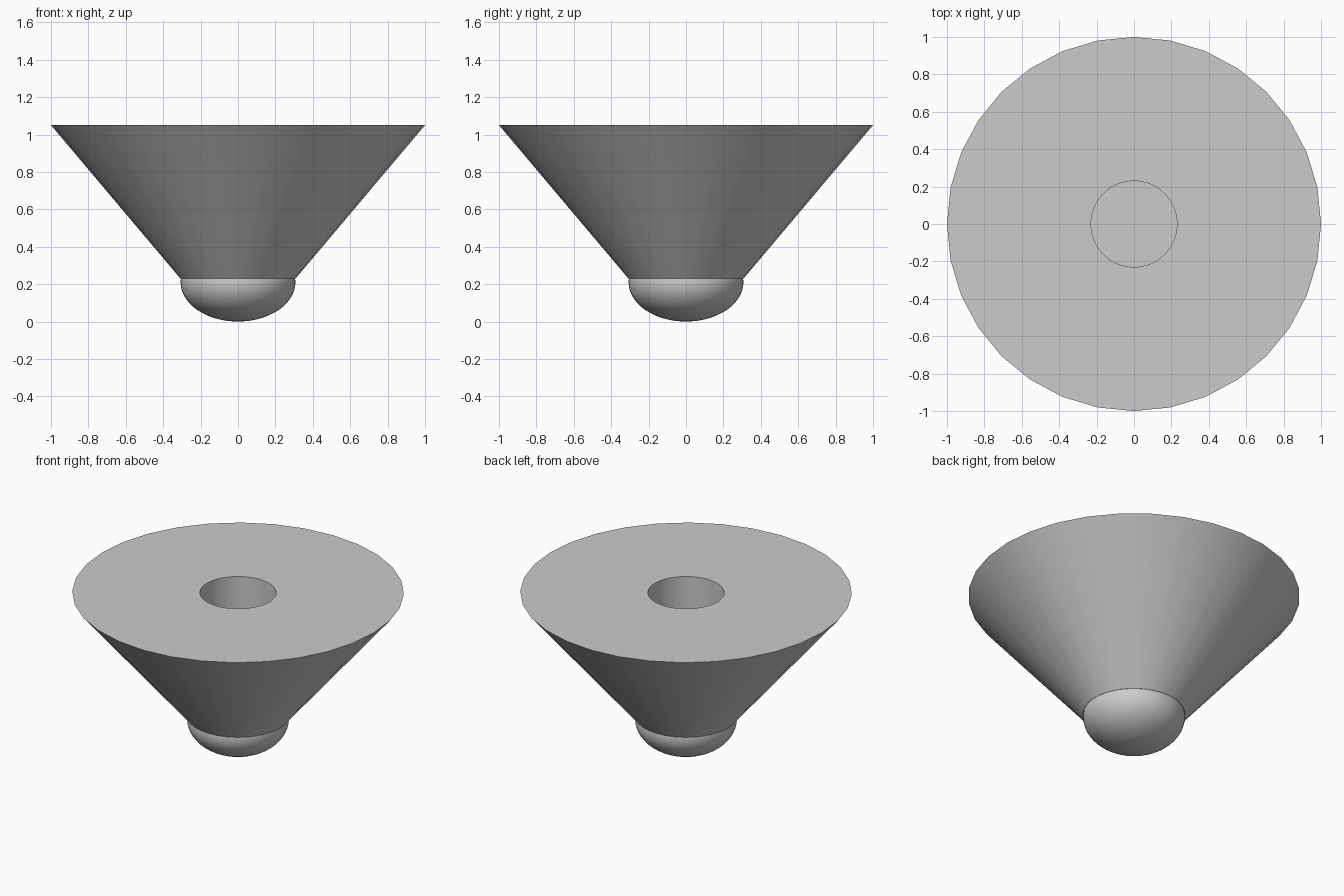
import bpy, bmesh
from math import cos, sin, pi, radians

cube = bpy.data.objects.get("Cube")
if cube:
    bpy.data.objects.remove(cube, do_unlink=True)

grey = bpy.data.materials.new("mid grey")
grey.use_nodes = True
color = (0.6, 0.6, 0.6, 1)
grey.diffuse_color = color
grey.node_tree.nodes["Principled BSDF"].inputs["Base Color"].default_value = color

TOP, NECK, FLOOR = 1.05, 0.23, 0.45
RIM_R, NECK_R, HOLE_R = 1.0, 0.308, 0.23
RIM_SIDES, HOLE_SIDES = 32, 64


def finish(name, bm):
    bmesh.ops.recalc_face_normals(bm, faces=bm.faces)
    mesh = bpy.data.meshes.new(name)
    bm.to_mesh(mesh)
    bm.free()
    mesh.materials.append(grey)
    obj = bpy.data.objects.new(name, mesh)
    bpy.context.collection.objects.link(obj)
    bpy.ops.object.select_all(action='DESELECT')
    obj.select_set(True)
    bpy.context.view_layer.objects.active = obj
    bpy.ops.object.shade_smooth_by_angle(angle=radians(30))
    return obj


def ring(bm, radius, z, sides):
    verts = [bm.verts.new((radius * cos(2 * pi * i / sides),
                           radius * sin(2 * pi * i / sides), z))
             for i in range(sides)]
    edges = [bm.edges.new((verts[i - 1], verts[i])) for i in range(sides)]
    return verts, edges


# Flared cone body with a round blind socket in its flat top
bm = bmesh.new()
neck, neck_edges = ring(bm, NECK_R, NECK, RIM_SIDES)
rim, rim_edges = ring(bm, RIM_R, TOP, RIM_SIDES)
mouth, mouth_edges = ring(bm, HOLE_R, TOP, HOLE_SIDES)
floor, floor_edges = ring(bm, HOLE_R, FLOOR, HOLE_SIDES)
bmesh.ops.bridge_loops(bm, edges=neck_edges + rim_edges)
bmesh.ops.bridge_loops(bm, edges=mouth_edges + floor_edges)
# Flat top: each rim side meets two sides of the finer socket mouth
for i in range(RIM_SIDES):
    a, b = rim[i], rim[(i + 1) % RIM_SIDES]
    m = [mouth[(2 * i + k) % HOLE_SIDES] for k in range(3)]
    bm.faces.new((a, b, m[2], m[1], m[0]))
bm.faces.new(neck)
bm.faces.new(floor)
finish("cone_body", bm)

# Slightly flattened rounded tip under the cone
bm = bmesh.new()
bmesh.ops.create_uvsphere(bm, u_segments=64, v_segments=32, radius=1)
bmesh.ops.scale(bm, vec=(0.307, 0.307, 0.21), verts=bm.verts)
bmesh.ops.translate(bm, vec=(0, 0, 0.21), verts=bm.verts)
finish("rounded_tip", bm)
